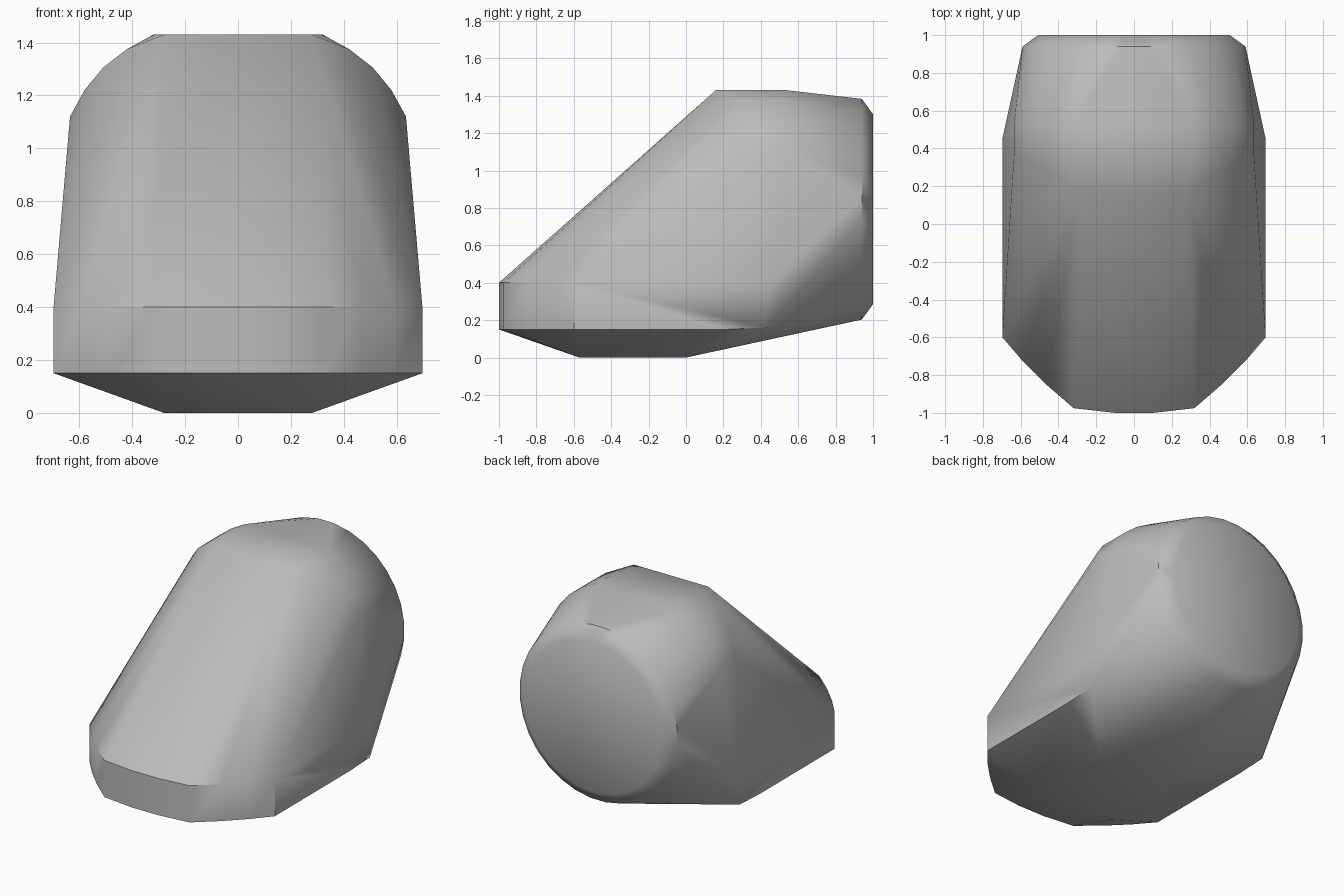
import bpy, bmesh, math

cube = bpy.data.objects.get("Cube")
if cube:
    bpy.data.objects.remove(cube, do_unlink=True)

# One plain grey for the whole body
grey = bpy.data.materials.new("plain_grey")
grey.use_nodes = True
colour = (0.5, 0.5, 0.5, 1)
grey.diffuse_color = colour
grey.node_tree.nodes["Principled BSDF"].inputs["Base Color"].default_value = colour


def ring(radius, y, z=0.793, sides=32):
    """Circle of points standing upright, facing the back."""
    steps = [math.tau * (i + 0.5) / sides for i in range(sides)]
    return [(radius * math.cos(a), y, z + radius * math.sin(a)) for a in steps]


def mirrored(points):
    return [(side * x, y, z) for x, y, z in points for side in (1, -1)]


points = []

# Chamfered round back end
points += ring(0.51, 1.0) + ring(0.593, 0.94)

# Curved front band, straight up and down
outline = [(0.1, -1.0), (0.32, -0.975), (0.47, -0.845), (0.59, -0.725), (0.697, -0.6)]
for z in (0.15, 0.4):
    points += mirrored([(x, y, z) for x, y in outline])

# Flat underside and lower rear corners
points += mirrored([(0.28, -0.57, 0), (0.28, 0, 0), (0.697, 0.2, 0.15),
                    (0.697, 0.42, 0.16), (0.697, 0.45, 0.4)])

# Flat top, rounding over into the shoulders
points += mirrored([(0.28, 0.16, 1.43), (0.32, 0.53, 1.43)])
shoulder = [(0.42, 0.26, 1.375), (0.51, 0.3, 1.305), (0.58, 0.34, 1.22), (0.635, 0.37, 1.12)]
points += mirrored(shoulder)
points += mirrored([(x, 0.53, z) for x, y, z in shoulder])

# Wrap the sections in one convex skin
bm = bmesh.new()
for p in points:
    bm.verts.new(p)
hull = bmesh.ops.convex_hull(bm, input=bm.verts)
loose = [v for v in bm.verts if not v.link_faces]
bmesh.ops.delete(bm, geom=loose, context='VERTS')
bmesh.ops.dissolve_limit(bm, angle_limit=math.radians(0.5), verts=bm.verts, edges=bm.edges)
bmesh.ops.recalc_face_normals(bm, faces=bm.faces)

mesh = bpy.data.meshes.new("wedge_body")
bm.to_mesh(mesh)
bm.free()
mesh.materials.append(grey)
body = bpy.data.objects.new("wedge_body", mesh)
bpy.context.collection.objects.link(body)

# Smooth shading with crisp rims
bpy.ops.object.select_all(action='DESELECT')
body.select_set(True)
bpy.context.view_layer.objects.active = body
bpy.ops.object.shade_smooth_by_angle(angle=math.radians(40))
